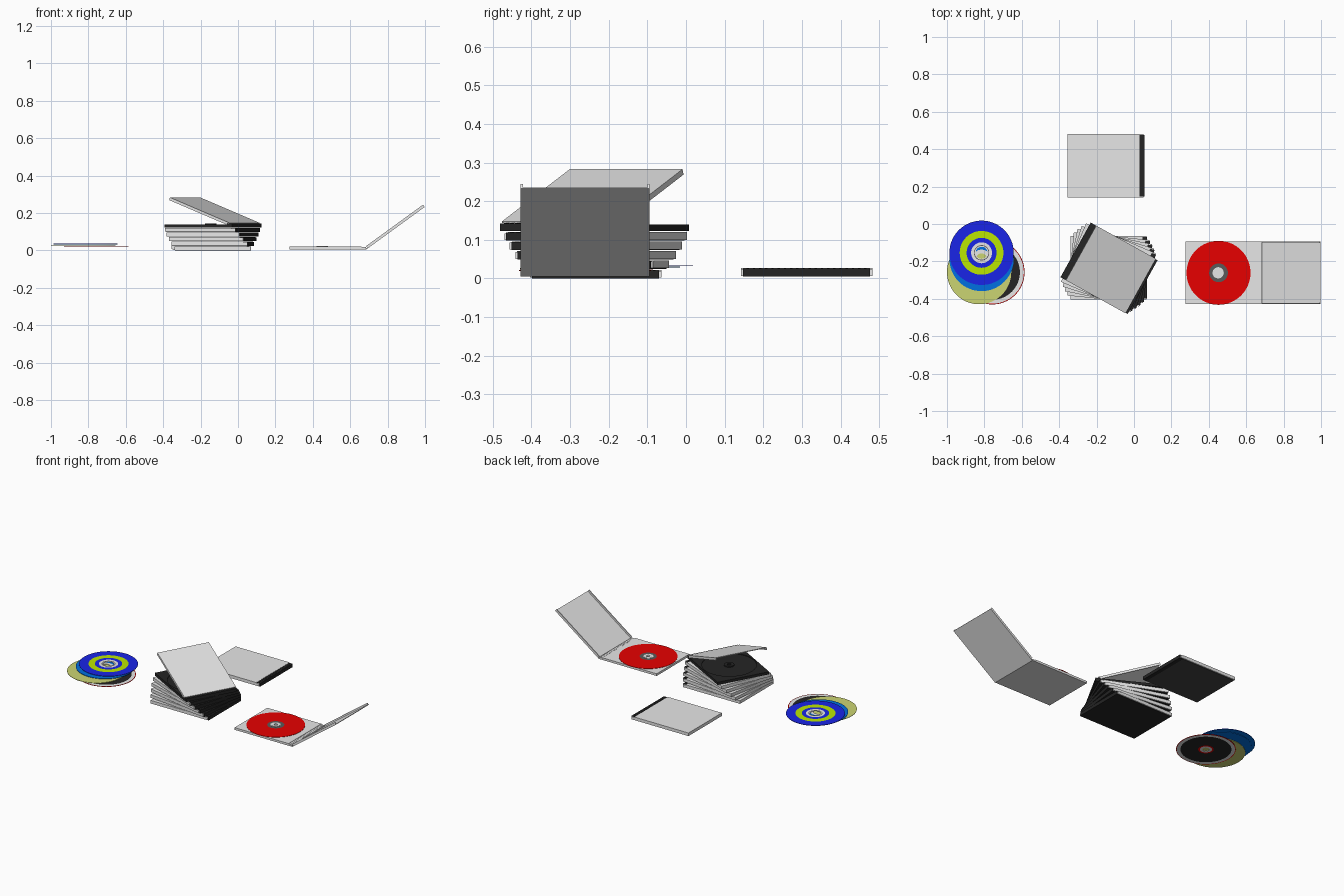
import bpy, bmesh, math
from mathutils import Matrix, Vector

cube = bpy.data.objects.get("Cube")
if cube:
    bpy.data.objects.remove(cube, do_unlink=True)


def material(name, r, g, b):
    m = bpy.data.materials.new(name)
    m.use_nodes = True
    m.diffuse_color = (r, g, b, 1)
    m.node_tree.nodes["Principled BSDF"].inputs["Base Color"].default_value = (r, g, b, 1)
    return m


GREY = material("clear_grey", 0.83, 0.83, 0.83)
BLACK = material("tray_black", 0.018, 0.018, 0.018)
CHARCOAL = material("tray_charcoal", 0.055, 0.055, 0.055)
DARK = material("hub_dark_grey", 0.1, 0.1, 0.1)
RED = material("label_red", 0.8, 0.0, 0.0)
BLUE = material("label_blue", 0.01, 0.018, 0.8)
SKY = material("label_mid_blue", 0.0, 0.16, 0.75)
LIME = material("label_lime", 0.5, 0.8, 0.0)
KHAKI = material("label_khaki", 0.6, 0.66, 0.17)
WHITE = material("label_white", 0.95, 0.95, 0.95)

# Case dimensions: half length, half width, height, hinge position
L, W, H, HINGE = 0.205, 0.17, 0.022, 0.18
WALL = 0.006


def finish(bm, name, mats, matrix):
    mesh = bpy.data.meshes.new(name)
    bmesh.ops.recalc_face_normals(bm, faces=bm.faces)
    bm.to_mesh(mesh)
    bm.free()
    for m in mats:
        mesh.materials.append(m)
    ob = bpy.data.objects.new(name, mesh)
    ob.matrix_world = matrix
    bpy.context.collection.objects.link(ob)
    return ob


def boxes(name, mat, matrix, spans):
    """One object from boxes given as (x0, x1, y0, y1, z0, z1)."""
    bm = bmesh.new()
    for x0, x1, y0, y1, z0, z1 in spans:
        size = Matrix.Diagonal((x1 - x0, y1 - y0, z1 - z0, 1))
        centre = Vector((x0 + x1, y0 + y1, z0 + z1)) / 2
        bmesh.ops.create_cube(bm, size=1, matrix=Matrix.Translation(centre) @ size)
    return finish(bm, name, [mat], matrix)


def disc(name, x, y, z, hole, bands, thick=0.0025, matrix=Matrix(), under=None, segs=64):
    """Flat ring with colour bands given as (outer radius, material), and an optional plain underside."""
    bm = bmesh.new()
    mats = [m for r, m in bands] + ([under] if under else [])
    radii = [hole] + [r for r, m in bands]

    def circle(r, h):
        return [bm.verts.new((r * math.cos(a), r * math.sin(a), h))
                for a in (math.tau * i / segs for i in range(segs))]

    top = [circle(r, thick) for r in radii]
    low = [circle(r, 0) for r in radii]

    def bridge(a, b, index):
        for i in range(segs):
            j = (i + 1) % segs
            bm.faces.new((a[i], a[j], b[j], b[i])).material_index = index

    for k in range(len(bands)):
        bridge(top[k], top[k + 1], k)
        bridge(low[k + 1], low[k], len(bands) if under else k)
    bridge(low[0], top[0], 0)
    bridge(top[-1], low[-1], len(bands) - 1)
    return finish(bm, name, mats, matrix @ Matrix.Translation((x, y, z)))


def side_walls(x0, x1, z0, z1, w=W):
    return [(x0, x1, -w, -w + WALL, z0, z1), (x0, x1, w - WALL, w, z0, z1)]


def spine(name, matrix, height, mat):
    """Hinge strip with a row of grip ridges along its top."""
    spans = [(HINGE, L, -W + WALL, W - WALL, 0, height)]
    for i in range(20):
        y = -0.152 + i * 0.016
        spans.append((HINGE + 0.004, L - 0.004, y - 0.003, y + 0.003, height, height + 0.001))
    boxes(name, mat, matrix, spans)


def closed_case(name, matrix, tray_mat):
    boxes(name + "_tray", tray_mat, matrix,
          [(-L + 0.004, HINGE, -W + WALL, W - WALL, 0, H - 0.003)])
    spine(name + "_spine", matrix, H - 0.001, BLACK)
    lid = [(-L, HINGE, -W, W, H - 0.003, H), (-L, -L + 0.004, -W, W, 0.002, H - 0.003)]
    boxes(name + "_lid", GREY, matrix, lid + side_walls(-L, L - 0.004, 0.002, H - 0.003))


def open_lid(name, matrix, hinge, angle):
    """Lid panel with side walls on its inner face, turned about the hinge."""
    turn = Matrix.Translation(hinge) @ Matrix.Rotation(math.radians(angle), 4, 'Y')
    w = W - 0.003
    boxes(name, GREY, matrix @ turn,
          [(-0.387, 0, -w, w, 0, 0.004)] + side_walls(-0.387, -0.01, -0.011, 0, w))


def recessed_tray(name, mat, matrix, height, cx):
    """Tray slab with a round disc well and a hub."""
    tray = boxes(name, mat, matrix, [(-L, HINGE, -W + 0.003, W - 0.003, 0, height)])
    bm = bmesh.new()
    bmesh.ops.create_cone(bm, cap_ends=True, segments=64, radius1=0.16, radius2=0.16, depth=0.008)
    well = finish(bm, "well_cutter", [mat], matrix @ Matrix.Translation((cx, 0, height)))
    well.hide_render = True
    cut = tray.modifiers.new("well", 'BOOLEAN')
    cut.object = well
    cut.solver = 'EXACT'
    bpy.context.view_layer.objects.active = tray
    bpy.ops.object.modifier_apply(modifier=cut.name)
    bpy.data.objects.remove(well, do_unlink=True)
    disc(name + "_hub", cx, 0, height - 0.004, 0.012, [(0.03, mat)], 0.007, matrix)


def place(x, y, z, degrees=0):
    return Matrix.Translation((x, y, z)) @ Matrix.Rotation(math.radians(degrees), 4, 'Z')


# Single closed case at the back
closed_case("back_case", place(-0.15, 0.312, 0.005), CHARCOAL)

# Twisted stack of closed cases, with an open one on top
for i in range(5):
    closed_case("stack_case_%d" % (i + 1), place(-0.135, -0.234, i * 0.0245, -5.8 * i), BLACK)
top = place(-0.133, -0.238, 0.1225, -29)
recessed_tray("stack_open_tray", BLACK, top, 0.017, -0.015)
spine("stack_open_spine", top, 0.02, BLACK)
open_lid("stack_open_lid", top, (0.19, 0, 0.021), 20.5)

# Open case on the left side, holding a red disc
base = place(0.48, -0.261, 0.006)
recessed_tray("open_case_tray", GREY, base, 0.014, -0.03)
spine("open_case_spine", base, 0.012, GREY)
boxes("open_case_walls", GREY, base, side_walls(HINGE, L, 0, 0.01, W - 0.003))
open_lid("open_case_lid", base, (0.203, 0, 0.002), 144)
disc("red_disc", 0.452, -0.261, 0.0195, 0.028, [(0.05, DARK), (0.171, RED)])
disc("red_disc_hub", 0.452, -0.261, 0.016, 0.01, [(0.027, GREY)], 0.008)

# Loose pile of discs, from the bottom up
disc("dark_disc", -0.757, -0.258, 0.021, 0.02,
     [(0.035, GREY), (0.045, RED), (0.147, BLACK), (0.168, WHITE), (0.172, RED)])
disc("khaki_disc", -0.828, -0.257, 0.025, 0.02, [(0.172, KHAKI)])
disc("mid_blue_disc", -0.815, -0.187, 0.029, 0.03, [(0.05, GREY), (0.172, SKY)])
disc("blue_disc", -0.815, -0.154, 0.033, 0.032,
     [(0.037, WHITE), (0.041, DARK), (0.056, WHITE), (0.08, BLUE), (0.117, LIME), (0.172, BLUE)],
     under=SKY)

# Smooth disc rims, keep the edges sharp
bpy.ops.object.select_all(action='DESELECT')
for ob in bpy.context.collection.objects:
    if ob.type == 'MESH' and ("disc" in ob.name or "hub" in ob.name):
        ob.select_set(True)
        bpy.context.view_layer.objects.active = ob
bpy.ops.object.shade_smooth_by_angle(angle=math.radians(30))
